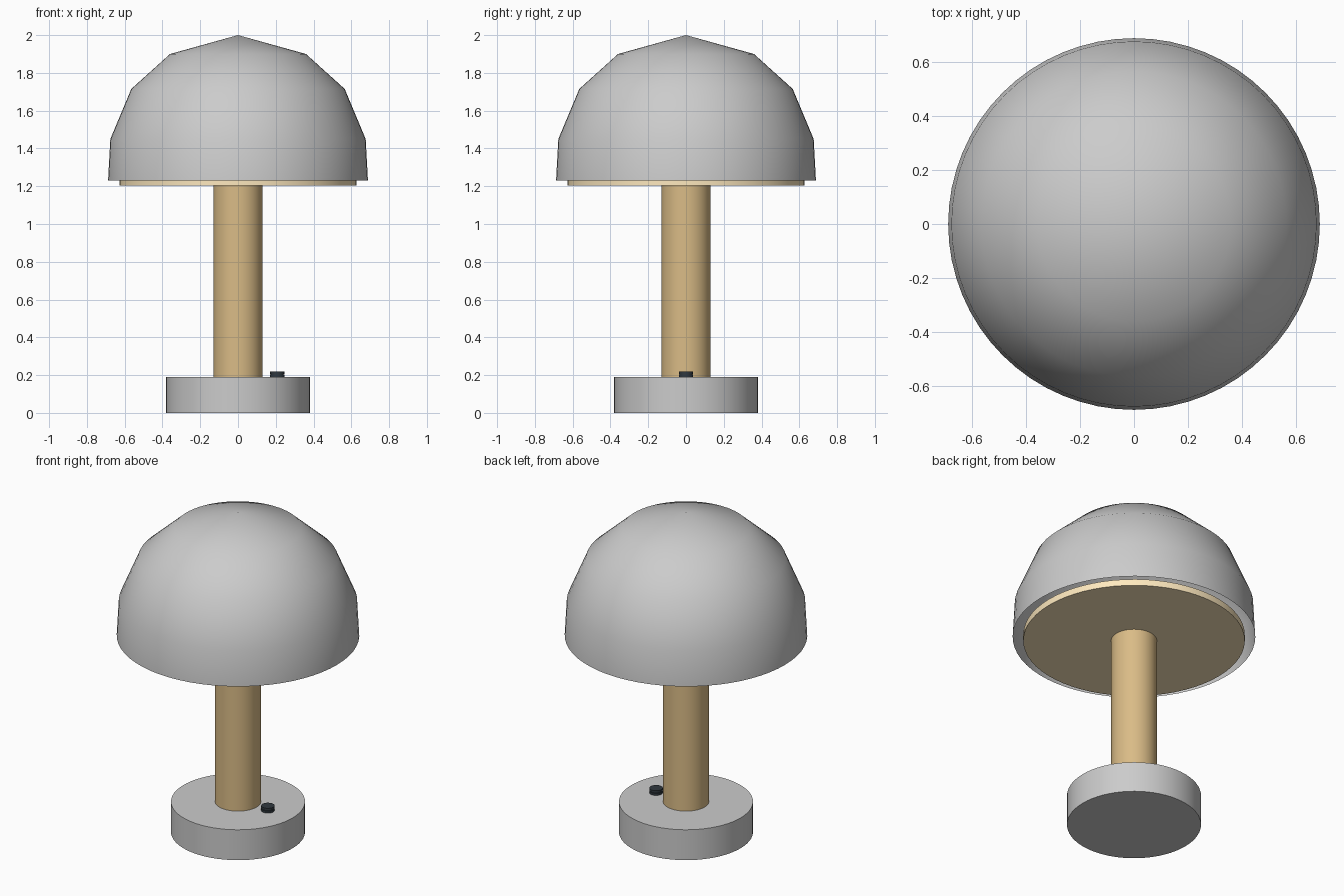
import bpy, bmesh
from math import radians, cos, sin, tau

if "Cube" in bpy.data.objects:
    bpy.data.objects.remove(bpy.data.objects["Cube"])


def lathe(name, profile, color=None, at=(0, 0, 0), n=64):
    """Revolve (radius, z) points about z; radius 0 becomes a pole."""
    bm = bmesh.new()
    rings = []
    for r, z in profile:
        if r == 0:
            rings.append([bm.verts.new((0, 0, z))] * n)
        else:
            rings.append([bm.verts.new((r * cos(tau * i / n), r * sin(tau * i / n), z))
                          for i in range(n)])
    for a, b in zip(rings, rings[1:]):
        for i in range(n):
            j = (i + 1) % n
            corners = list(dict.fromkeys((a[i], a[j], b[j], b[i])))
            bm.faces.new(corners)
    mesh = bpy.data.meshes.new(name)
    bm.to_mesh(mesh)
    bm.free()
    obj = bpy.data.objects.new(name, mesh)
    obj.location = at
    bpy.context.collection.objects.link(obj)
    if color:
        mat = bpy.data.materials.new(name + "_material")
        mat.diffuse_color = (*color, 1)
        mat.use_nodes = True
        mat.node_tree.nodes["Principled BSDF"].inputs["Base Color"].default_value = mat.diffuse_color
        mesh.materials.append(mat)
    bpy.ops.object.select_all(action='DESELECT')
    obj.select_set(True)
    bpy.context.view_layer.objects.active = obj
    bpy.ops.object.shade_smooth_by_angle(angle=radians(35))
    return obj


def cylinder(name, r, z0, z1, color=None):
    return lathe(name, [(0, z0), (r, z0), (r, z1), (0, z1)], color)


# Round foot and central column
cylinder("base", 0.38, 0, 0.19)
cylinder("stem", 0.13, 0.19, 1.21, (0.70, 0.50, 0.24))

# Glowing disc just below the shade opening
cylinder("diffuser", 0.628, 1.205, 1.245, (1.0, 0.82, 0.52))

# Open dome shade
lathe("shade", [(0.688, 1.23), (0.676, 1.45), (0.565, 1.715), (0.36, 1.90), (0, 2.0)])

# Small grooved switch on the foot
lathe("switch", [(0, 0), (0.038, 0), (0.038, 0.013), (0.034, 0.014),
                 (0.034, 0.016), (0.038, 0.017), (0.038, 0.03), (0, 0.03)],
      (0.03, 0.04, 0.05), at=(0.207, 0, 0.19), n=32)
